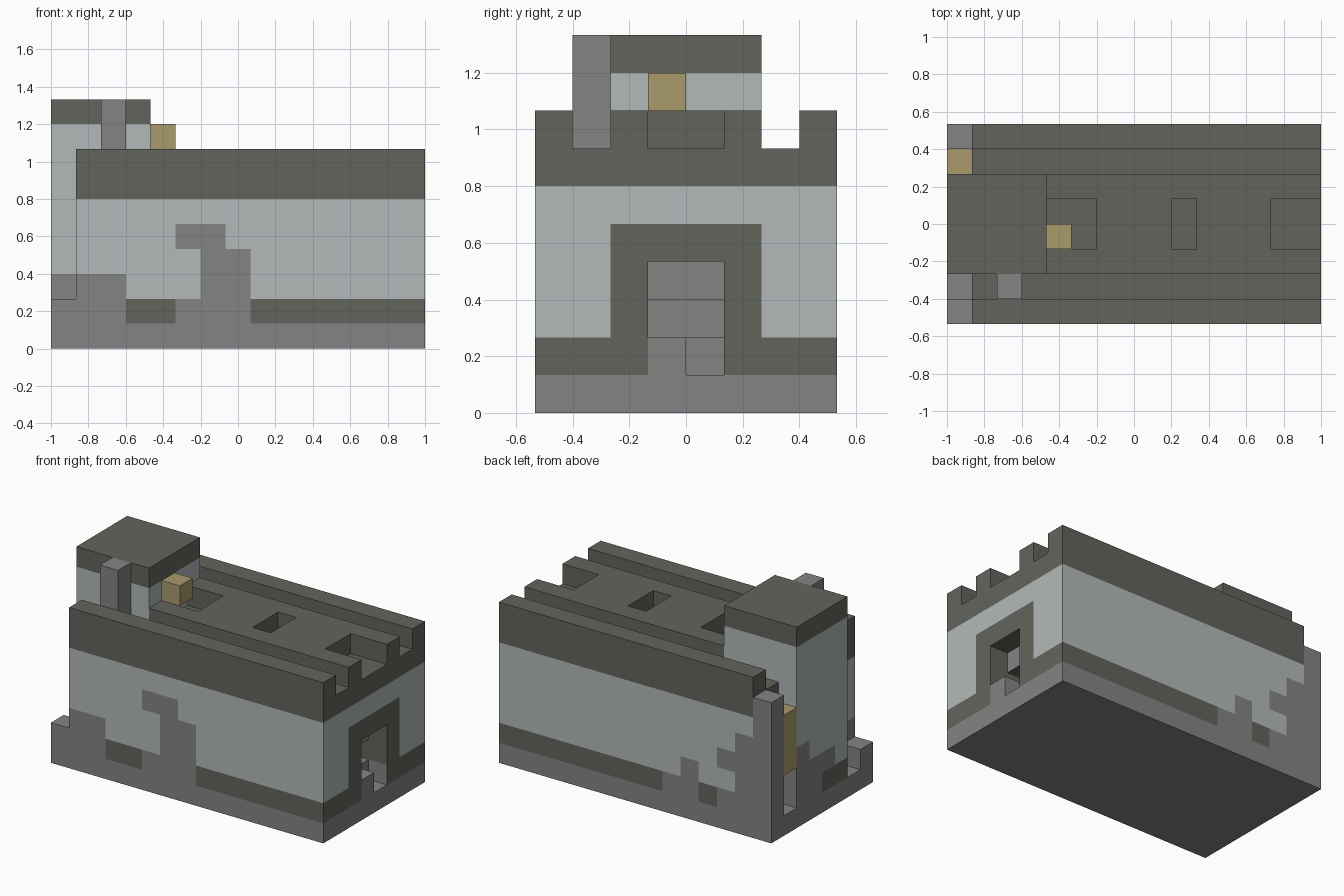
import bpy, bmesh, math
from mathutils import Vector

cube = bpy.data.objects.get("Cube")
if cube:
    bpy.data.objects.remove(cube, do_unlink=True)

U = 2 / 15                       # one block
NX, NY = 15, 8                   # footprint in blocks


def material(name, rgb):
    m = bpy.data.materials.new(name)
    m.use_nodes = True
    m.diffuse_color = (*rgb, 1)
    node = next(n for n in m.node_tree.nodes if n.type == 'BSDF_PRINCIPLED')
    node.inputs["Base Color"].default_value = (*rgb, 1)
    node.inputs["Roughness"].default_value = 0.9
    return m


OLIVE, PLASTER, STONE, TAN = range(4)
MATS = [material("dark_olive_stone", (0.125, 0.127, 0.109)),
        material("pale_plaster", (0.45, 0.485, 0.485)),
        material("grey_stone", (0.231, 0.231, 0.231)),
        material("tan_wood", (0.40, 0.325, 0.15))]

solid = {}                       # block position -> part name


def blocks(xs, ys, zs):
    return [(x, y, z) for x in range(*xs) for y in range(*ys) for z in range(*zs)]


def add(part, xs, ys, zs):
    for c in blocks(xs, ys, zs):
        solid[c] = part


def cut(xs, ys, zs):
    for c in blocks(xs, ys, zs):
        solid.pop(c, None)


# Hall with roof walkways, roof pits and doorway
add("hall", (1, 15), (0, 8), (0, 8))
for y in (1, 6):
    cut((1, 15), (y, y + 1), (7, 8))
for x0, x1 in ((4, 6), (9, 10), (13, 15)):
    cut((x0, x1), (3, 5), (7, 8))
cut((14, 15), (3, 5), (2, 4))
cut((13, 14), (3, 5), (2, 3))
cut((14, 15), (4, 5), (1, 2))

# Tower and the small pieces around it
add("tower", (0, 4), (2, 6), (0, 10))
add("plinth", (0, 1), (0, 8), (0, 1))
add("corner_block", (0, 1), (0, 1), (1, 2))
add("corner_post", (0, 1), (7, 8), (0, 7))
add("hanging_crate", (0, 1), (6, 7), (3, 6))
add("chimney", (2, 3), (1, 2), (7, 10))
add("roof_crate", (4, 5), (3, 4), (8, 9))

# Worn wall patches: (start, end, bottom, top, colour); later ones cover earlier
FRONT = [(0, 15, 1, 2, OLIVE), (0, 3, 1, 3, STONE), (5, 8, 1, 2, STONE),
         (6, 8, 2, 4, STONE), (5, 7, 4, 5, STONE)]
BACK = [(0, 15, 1, 2, OLIVE), (4, 6, 1, 2, STONE), (4, 5, 2, 3, STONE),
        (0, 3, 1, 2, STONE), (2, 3, 3, 4, STONE), (0, 2, 2, 5, STONE)]
RIGHT = [(0, 8, 1, 2, OLIVE), (2, 6, 1, 5, OLIVE), (3, 5, 1, 2, STONE)]
LEFT = [(0, 8, 1, 3, STONE), (5, 6, 1, 4, STONE), (2, 4, 1, 2, OLIVE),
        (2, 3, 2, 3, PLASTER)]
SIDE = [(0, 15, 1, 3, STONE)]


def patched(patches, a, z):
    colour = PLASTER
    for a0, a1, z0, z1, c in patches:
        if a0 <= a < a1 and z0 <= z < z1:
            colour = c
    return colour


def hall_colour(x, y, z, n):
    if z >= 6:
        return OLIVE
    if z < 1:
        return STONE
    if n[1] < 0 and y == 0:
        return patched(FRONT, x, z)
    if n[1] > 0 and y == NY - 1:
        return patched(BACK, x, z)
    if n[0] > 0 and x == NX - 1:
        return patched(RIGHT, y, z)
    if n[0] < 0:
        return patched(SIDE, y, z)
    # doorway lining
    if n[2] < 0 or (n[1] and z >= 2):
        return OLIVE
    return STONE


def tower_colour(x, y, z, n):
    if z >= 9:
        return OLIVE
    if z < 1:
        return STONE
    return patched(LEFT, y, z) if n[0] < 0 else patched(SIDE, x, z)


COLOUR = {"hall": hall_colour, "tower": tower_colour,
          "hanging_crate": lambda *a: TAN, "roof_crate": lambda *a: TAN}

NORMALS = [(1, 0, 0), (-1, 0, 0), (0, 1, 0), (0, -1, 0), (0, 0, 1), (0, 0, -1)]


def build(part):
    bm = bmesh.new()
    rule = COLOUR.get(part, lambda *a: STONE)
    for c in [k for k, p in solid.items() if p == part]:
        mid = Vector(c) + Vector((0.5, 0.5, 0.5))
        for n in NORMALS:
            if tuple(a + b for a, b in zip(c, n)) in solid:
                continue
            nv = Vector(n)
            u = Vector((n[1], n[2], n[0]))
            w = nv.cross(u)
            corners = [mid + (nv + u * i + w * j) / 2
                       for i, j in ((-1, -1), (1, -1), (1, 1), (-1, 1))]
            face = bm.faces.new([bm.verts.new((p - Vector((NX / 2, NY / 2, 0))) * U)
                                 for p in corners])
            face.material_index = rule(*c, n)
    # Weld the blocks and merge flat areas of one colour
    bmesh.ops.remove_doubles(bm, verts=bm.verts, dist=0.001)
    bmesh.ops.dissolve_limit(bm, angle_limit=math.radians(1), verts=bm.verts,
                             edges=bm.edges, delimit={'MATERIAL', 'NORMAL'})
    bm.normal_update()
    mesh = bpy.data.meshes.new(part)
    for m in MATS:
        mesh.materials.append(m)
    bm.to_mesh(mesh)
    bm.free()
    bpy.context.collection.objects.link(bpy.data.objects.new(part, mesh))


for part in sorted(set(solid.values())):
    build(part)
